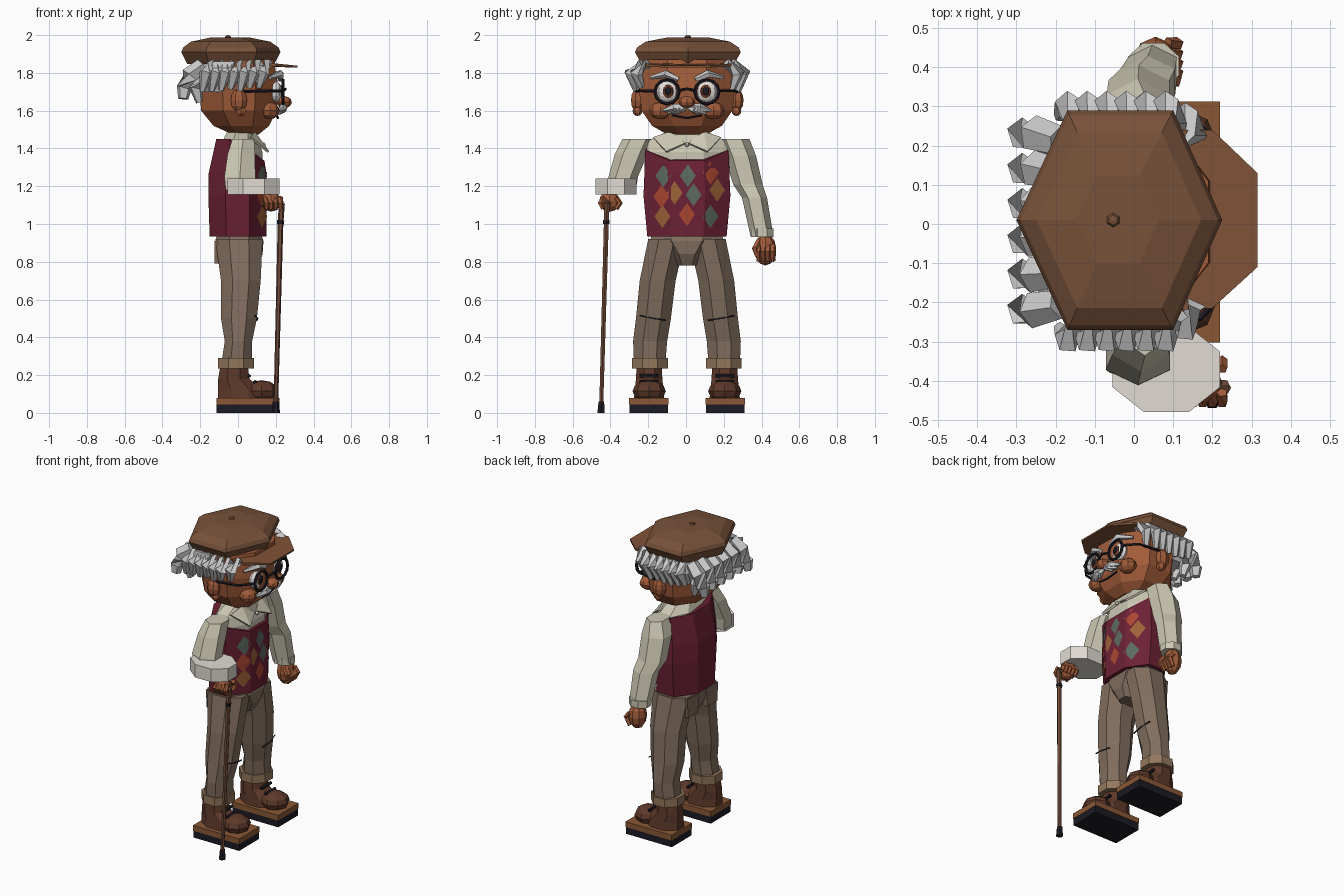
import bpy, bmesh, math, random
from mathutils import Vector
from mathutils.bvhtree import BVHTree

random.seed(4)
Y0 = 0.005
mats = {}


def mat(rgb):
    if rgb not in mats:
        m = bpy.data.materials.new("paint")
        m.diffuse_color = [(c / 255) ** 2.2 for c in rgb] + [1]
        mats[rgb] = m
    return mats[rgb]


SKIN, HAIR, CAP, BRIM = (160, 92, 60), (200, 198, 200), (118, 82, 60), (128, 84, 58)
VEST, SHIRT, CUFF = (108, 38, 56), (204, 199, 178), (224, 218, 210)
TROUSER, HEM, BOOT = (128, 109, 94), (146, 118, 92), (94, 60, 46)
SOLE, BLACK, WOOD = (136, 88, 56), (34, 32, 40), (112, 76, 58)


def add(name, verts, faces, rgb):
    me = bpy.data.meshes.new(name)
    me.from_pydata([tuple(v) for v in verts], [], faces)
    bm = bmesh.new()
    bm.from_mesh(me)
    bmesh.ops.recalc_face_normals(bm, faces=bm.faces)
    bm.to_mesh(me)
    bm.free()
    ob = bpy.data.objects.new(name, me)
    me.materials.append(mat(rgb))
    bpy.context.collection.objects.link(ob)
    return ob


def loft(name, rings, rgb):
    n = len(rings[0])
    faces = [list(range(n)), [(len(rings) - 1) * n + j for j in range(n)]]
    for i in range(len(rings) - 1):
        for j in range(n):
            k = (j + 1) % n
            faces.append([i * n + j, i * n + k, (i + 1) * n + k, (i + 1) * n + j])
    return add(name, [v for r in rings for v in r], faces, rgb)


def ring(x0, x1, y0, y1, z, n=8):
    """Flat-sided polygon filling the given bounds at height z."""
    k = 1 / math.cos(math.pi / n) / 2
    out = []
    for j in range(n):
        a = 2 * math.pi * (j + 0.5) / n
        out.append(((x0 + x1) / 2 + (x1 - x0) * k * math.cos(a),
                    (y0 + y1) / 2 + (y1 - y0) * k * math.sin(a), z))
    return out


def stack(name, bounds, rgb, n=8):
    return loft(name, [ring(*b, n) for b in bounds], rgb)


def tube(name, pts, radii, rgb, n=6):
    pts = [Vector(p) for p in pts]
    rings = []
    for i, p in enumerate(pts):
        t = (pts[min(i + 1, len(pts) - 1)] - pts[max(i - 1, 0)]).normalized()
        u = t.cross(Vector((0.3, 0.2, 1)) if abs(t.z) < 0.8 else Vector((1, 0, 0))).normalized()
        v = t.cross(u)
        rings.append([p + radii[i] * (u * math.cos(a) + v * math.sin(a))
                      for a in [2 * math.pi * (j + 0.5) / n for j in range(n)]])
    return loft(name, rings, rgb)


def blob(name, c, r, rgb, seg=8, rows=6):
    bm = bmesh.new()
    bmesh.ops.create_uvsphere(bm, u_segments=seg, v_segments=rows, radius=1)
    verts = [[c[i] + v.co[i] * r[i] for i in range(3)] for v in bm.verts]
    faces = [[v.index for v in f.verts] for f in bm.faces]
    bm.free()
    return add(name, verts, faces, rgb)


# Torso: vest with a high back and low front neckline, shirt above it
rings = [ring(-.15, .15, -.205, .215, .935), ring(-.157, .152, -.225, .235, 1.15),
         ring(-.155, .15, -.22, .23, 1.27)]
rings.append([(x, y, 1.45 if x < 0 else (1.335 if x > .1 else 1.39))
              for x, y, z in ring(-.115, .14, -.215, .225, 0)])
vest = loft("vest", rings, VEST)
stack("shirt_body", [(-.1, .13, -.2, .21, 1.2), (-.09, .13, -.21, .22, 1.38),
                     (-.08, .11, -.2, .21, 1.44), (-.06, .1, -.11, .12, 1.485)], SHIRT)
for s in (1, -1):
    flap = add("collar_flap", [(.125, Y0 + s * .008, 1.43), (.165, Y0 + s * .11, 1.385),
                               (.07, Y0 + s * .18, 1.46), (.09, Y0 + s * .09, 1.49)],
               [[0, 1, 3], [1, 2, 3]], SHIRT)
    flap.modifiers.new("thickness", "SOLIDIFY").thickness = .012
blob("collar_button", (.135, Y0, 1.42), (.012, .012, .012), CUFF)

# Diamonds laid on the vest front
tree = BVHTree.FromPolygons([v.co.copy() for v in vest.data.vertices],
                            [list(p.vertices) for p in vest.data.polygons])
RED, TEAL, GOLD = (170, 72, 52), (92, 106, 98), (156, 98, 58)
spots = [(-.12, 1.255, TEAL), (.01, 1.255, TEAL), (.13, 1.27, RED), (-.06, 1.165, GOLD),
         (.04, 1.155, TEAL), (.165, 1.18, GOLD), (-.125, 1.04, GOLD), (.005, 1.05, RED),
         (.13, 1.04, TEAL), (-.13, 1.145, RED)]
for y, z, c in spots:
    co = []
    for dy, dz in ((0, 0), (.042, 0), (0, .062), (-.042, 0), (0, -.062)):
        hit = tree.ray_cast(Vector((1, y + dy, z + dz)), Vector((-1, 0, 0)))[0]
        co.append((hit.x + .004 if hit else .1, y + dy, z + dz))
    add("vest_diamond", co, [[0, 1, 2], [0, 2, 3], [0, 3, 4], [0, 4, 1]], c)

# Hips, legs, boots
stack("hips", [(-.085, .1, -.06, .07, .78), (-.11, .13, -.1, .11, .84),
               (-.12, .135, -.19, .2, .91), (-.11, .12, -.18, .19, .95)], TROUSER)
for s in (1, -1):
    def m(x0, x1, a, b, z):
        return (x0, x1, Y0 + min(s * a, s * b), Y0 + max(s * a, s * b), z)
    stack("trouser_leg", [m(-.09, .075, .115, .28, .25), m(-.07, .075, .105, .285, .38),
                          m(-.09, .1, .085, .27, .5), m(-.09, .12, .06, .25, .7),
                          m(-.12, .13, .01, .205, .92)], TROUSER)
    stack("trouser_hem", [m(-.105, .085, .1, .29, .235), m(-.105, .085, .1, .29, .29)], HEM)
    stack("back_pocket", [m(-.125, -.09, .05, .15, .79), m(-.125, -.09, .04, .16, .91)], TROUSER, 4)
    tube("knee_crease", [(.1, Y0 + s * .11, .49), (.105, Y0 + s * .18, .5), (.09, Y0 + s * .25, .515)],
         [.004] * 3, BLACK, 4)
    stack("boot_upper", [m(-.105, .13, .12, .28, .08), m(-.105, .12, .125, .275, .13),
                         m(-.105, .06, .13, .27, .18), m(-.09, .05, .135, .265, .27)], BOOT)
    blob("boot_toe", (.125, Y0 + s * .2, .115), (.088, .088, .058), BOOT)
    for k in (0, 1):
        tube("boot_lace", [(.09 - k * .03, Y0 + s * .2 - .05, .165 + k * .03),
                           (.09 - k * .03, Y0 + s * .2 + .05, .165 + k * .03)], [.01, .01], BLACK, 5)
    stack("welt", [m(-.115, .22, .097, .308, .045), m(-.115, .22, .097, .308, .08)], SOLE, 4)
    stack("sole", [m(-.113, .218, .1, .305, 0), m(-.113, .218, .1, .305, .045)], BLACK, 4)

# Hanging arm and hand
stack("left_sleeve", [(-.01, .11, .35, .455, .935), (-.035, .105, .305, .42, 1.14),
                      (-.065, .09, .26, .395, 1.21), (-.07, .09, .215, .36, 1.36),
                      (-.03, .08, .18, .325, 1.45)], SHIRT, 6)
stack("left_sleeve_cuff", [(-.015, .115, .345, .462, .93), (-.015, .115, .345, .462, .975)], SHIRT)
blob("left_hand", (.055, .42, .865), (.055, .058, .085), SKIN)
for k in range(4):
    y = .385 + k * .025
    tube("left_finger", [(.085, y, .885), (.11, y, .855), (.085, y, .805)], [.016, .017, .013], SKIN, 5)
tube("left_thumb", [(.07, .39, .91), (.105, .365, .87), (.1, .375, .83)], [.018, .018, .012], SKIN, 5)

# Bent arm, wide cuff, gripping hand
stack("right_sleeve", [(-.065, .095, -.405, -.275, 1.18), (-.072, .092, -.4, -.265, 1.25),
                       (-.055, .09, -.365, -.215, 1.37), (-.03, .085, -.325, -.18, 1.45)], SHIRT, 6)
stack("right_cuff", [(-.055, .22, -.48, -.262, 1.155), (-.055, .22, -.48, -.262, 1.24)], CUFF)
blob("right_hand", (.175, -.405, 1.12), (.05, .055, .055), SKIN)
for k in range(4):
    x = .15 + k * .025
    tube("right_finger", [(x, -.37, 1.14), (x, -.35, 1.11), (x, -.37, 1.08)], [.014, .015, .012], SKIN, 5)
    tube("right_knuckle", [(x, -.43, 1.14), (x, -.455, 1.11), (x, -.44, 1.08)], [.014, .015, .012], SKIN, 5)

# Cane
tube("cane_handle", [(.125, -.415, 1.105), (.2, -.415, 1.115), (.235, -.418, 1.1)], [.015, .02, .02], WOOD)
tube("cane_shaft", [(.232, -.418, 1.11), (.225, -.422, 1.0), (.2, -.449, .03)], [.016, .015, .012], WOOD)
tube("cane_band", [(.226, -.422, 1.02), (.225, -.422, 1.0)], [.019, .019], BLACK)
tube("cane_tip", [(.201, -.448, .06), (.2, -.45, 0)], [.017, .022], BLACK)

# Head, ears, nose
stack("neck", [(-.05, .09, -.07, .08, 1.4), (-.05, .09, -.07, .08, 1.52)], SKIN)
stack("head", [(-.03, .11, -.1, .11, 1.475), (-.13, .165, -.18, .19, 1.52), (-.195, .205, -.235, .245, 1.6),
               (-.205, .215, -.25, .26, 1.72), (-.19, .19, -.245, .255, 1.87)], SKIN)
blob("nose", (.245, Y0, 1.645), (.04, .045, .032), SKIN)
tube("mouth", [(.205, Y0 - .08, 1.575), (.212, Y0, 1.56), (.205, Y0 + .08, 1.575)], [.006] * 3, BLACK, 4)

for s in (1, -1):
    def p(x, y, z):
        return (x, Y0 + s * y, z)
    blob("ear", p(.005, .265, 1.655), (.045, .035, .06), SKIN, 7)
    blob("ear_lobe", p(.015, .262, 1.6), (.03, .026, .028), SKIN, 6)
    blob("cheek", p(.17, .14, 1.6), (.05, .06, .045), SKIN)
    # Eyes behind round glasses
    blob("eye_white", p(.2, .103, 1.7), (.032, .057, .057), (228, 224, 220), 10, 8)
    blob("iris", p(.222, .1, 1.702), (.014, .032, .036), (112, 62, 40), 10)
    blob("pupil", p(.231, .1, 1.704), (.009, .02, .024), BLACK)
    bpy.ops.mesh.primitive_torus_add(major_segments=12, minor_segments=5, major_radius=.063,
                                     minor_radius=.009, location=p(.238, .106, 1.7),
                                     rotation=(0, math.pi / 2, 0))
    bpy.context.object.name = "glasses_rim"
    bpy.context.object.data.materials.append(mat(BLACK))
    tube("glasses_temple", [p(.235, .17, 1.705), p(.17, .245, 1.705), p(0, .272, 1.7)], [.008] * 3, BLACK, 5)
    # Moustache and brows
    for k, (ye, ze, r) in enumerate([(.125, 1.6, .022), (.1, 1.585, .02), (.06, 1.585, .02)]):
        tube("moustache_lock", [p(.235, .008, 1.622), p(.24, ye * .55, (1.622 + ze) / 2 + .005), p(.218, ye, ze)],
             [.016, r, .008], HAIR, 5)
    tube("eyebrow", [p(.225, .045, 1.765), p(.222, .11, 1.795), p(.17, .19, 1.775)], [.014, .021, .01], HAIR, 5)
    # Side hair locks, flaring out above the ears
    for k in range(7):
        x = .14 - k * .05
        w = .225 if k == 0 else .255
        drop = random.uniform(-.015, .015)
        tube("side_hair_lock", [p(x + .02, w - .02, 1.85), p(x - .01, w + .045, 1.80), p(x - .03, w + .015, 1.715 + drop)],
             [.03, .036, .016], HAIR, 5)
tube("glasses_bridge", [(.24, Y0 - .046, 1.705), (.25, Y0, 1.715), (.24, Y0 + .046, 1.705)], [.008] * 3, BLACK, 5)

# Back hair: a close layer and a flared outer layer
stack("hair_base", [(-.205, -.04, -.235, .245, 1.7), (-.235, .02, -.268, .278, 1.78),
                    (-.21, .06, -.26, .27, 1.86)], HAIR)
for k in range(6):
    y = Y0 - .225 + k * .09
    d = random.uniform(-.012, .012)
    tube("back_hair_lock", [(-.19, y * .92, 1.84), (-.255, y, 1.785), (-.285, y, 1.72), (-.29, y + d, 1.67 + d)],
         [.04, .048, .042, .028], HAIR, 5)
    tube("nape_hair_lock", [(-.18, y * .9, 1.78), (-.225, y * .9, 1.72), (-.205, y * .9, 1.65 + d)],
         [.035, .04, .018], HAIR, 5)

# Flat cap: six-sided crown, brim and button
rings = []
for k, z in ((.88, 1.848), (1, 1.91), (.96, 1.935), (.8, 1.965), (.4, 1.987)):
    hexa = [(.225, .01), (.1, .29), (-.17, .29), (-.3, .01), (-.17, -.27), (.1, -.27)]
    rings.append([(-.045 + (x + .045) * k, .01 + (y - .01) * k, z) for x, y in hexa])
loft("cap_crown", rings, CAP)
blob("cap_button", (-.053, .01, 1.99), (.018, .018, .01), CAP, 6, 4)
brim = [(.1, -.22), (.2, -.215), (.315, -.11), (.315, .13), (.2, .24), (.1, .24)]
loft("cap_brim", [[(x, y, 1.828 + (.006 if x < .3 else 0)) for x, y in brim],
                  [(x, y, 1.85 if x < .3 else 1.838) for x, y in brim]], BRIM)
